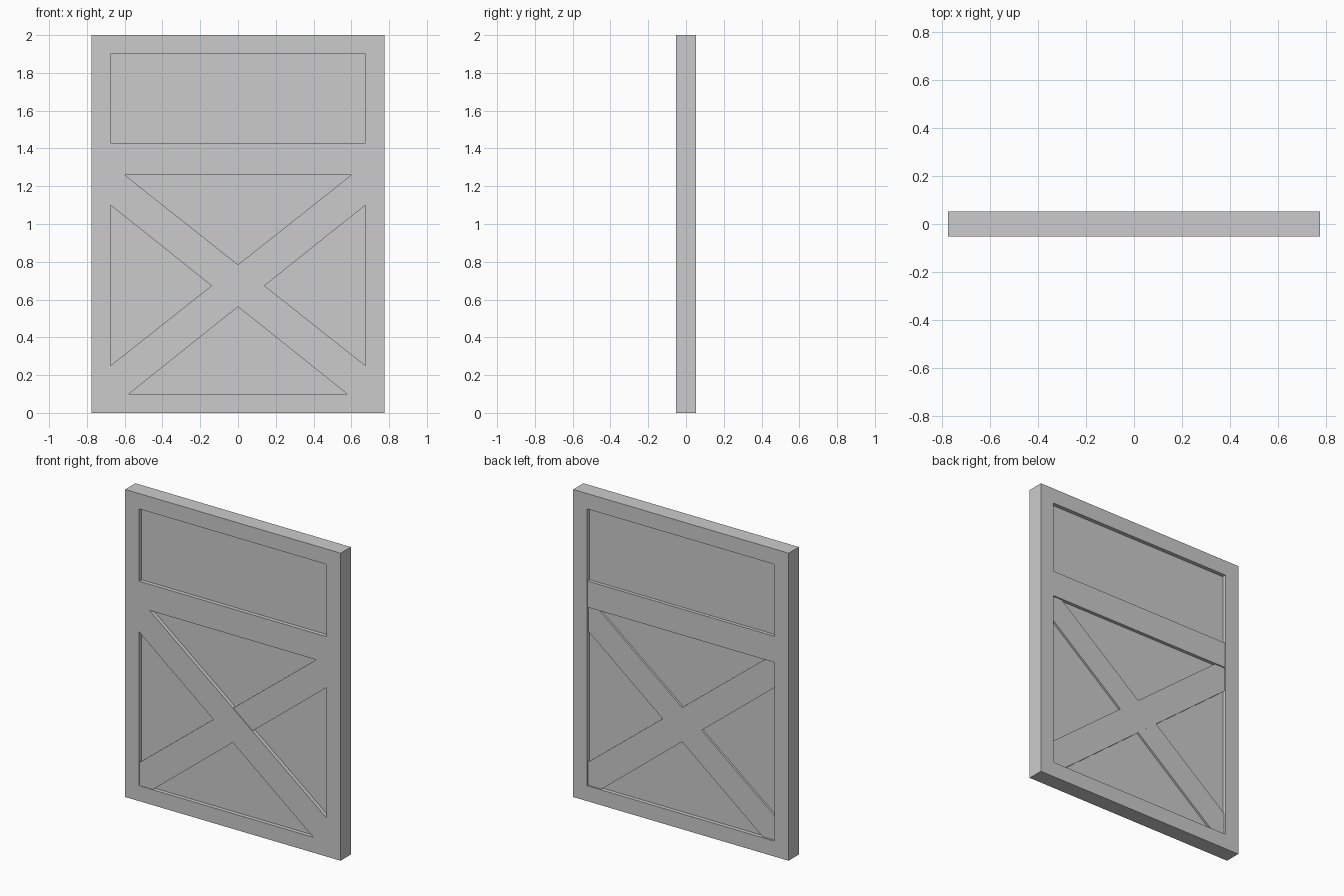
import bpy, bmesh

if "Cube" in bpy.data.objects:
    bpy.data.objects.remove(bpy.data.objects["Cube"])

mat = bpy.data.materials.new("light grey")
mat.diffuse_color = (0.6, 0.6, 0.6, 1)
mat.use_nodes = True
mat.node_tree.nodes["Principled BSDF"].inputs["Base Color"].default_value = mat.diffuse_color

W, H, D = 0.775, 2.0, 0.0525        # half width, height, half depth
IX, BOT, TOP = 0.675, 0.10, 1.90    # opening inside the frame
RAIL_LO, RAIL_HI = 1.26, 1.43       # middle rail


def finish(bm, name):
    bmesh.ops.recalc_face_normals(bm, faces=bm.faces)
    mesh = bpy.data.meshes.new(name)
    bm.to_mesh(mesh)
    bm.free()
    mesh.materials.append(mat)
    obj = bpy.data.objects.new(name, mesh)
    bpy.context.collection.objects.link(obj)
    return obj


def prism(name, outline, y0, y1):
    """Extrude an x-z outline from y0 to y1."""
    bm = bmesh.new()
    front = [bm.verts.new((x, y0, z)) for x, z in outline]
    back = [bm.verts.new((x, y1, z)) for x, z in outline]
    bm.faces.new(front)
    bm.faces.new(back[::-1])
    n = len(outline)
    for i in range(n):
        j = (i + 1) % n
        bm.faces.new((front[i], back[i], back[j], front[j]))
    return finish(bm, name)


def rect(hx, z0, z1):
    return [(-hx, z0), (hx, z0), (hx, z1), (-hx, z1)]


# Outer frame: rectangular ring swept around the opening
bm = bmesh.new()
rings = [[bm.verts.new((x, y, z)) for x, z in loop]
         for loop, y in ((rect(W, 0, H), -D), (rect(W, 0, H), D),
                         (rect(IX, BOT, TOP), D), (rect(IX, BOT, TOP), -D))]
for k in range(4):
    a, b = rings[k], rings[(k + 1) % 4]
    for i in range(4):
        j = (i + 1) % 4
        bm.faces.new((a[i], a[j], b[j], b[i]))
finish(bm, "outer_frame")

# Middle rail
prism("middle_rail", rect(IX, RAIL_LO, RAIL_HI), -D, 0.049)

# Recessed panels
prism("upper_panel", rect(IX, RAIL_HI, TOP), -0.027, 0.027)
prism("lower_panel", rect(IX, BOT, RAIL_LO), -0.027, 0.027)

# Crossed braces, clipped to the lower opening
brace = [(-IX, RAIL_LO), (-IX, 1.10), (0.578, BOT),
         (IX, BOT), (IX, 0.25), (-0.60, RAIL_LO)]
prism("falling_brace", brace, -D, 0.041)
prism("rising_brace", [(-x, z) for x, z in brace], -0.049, 0.040)
